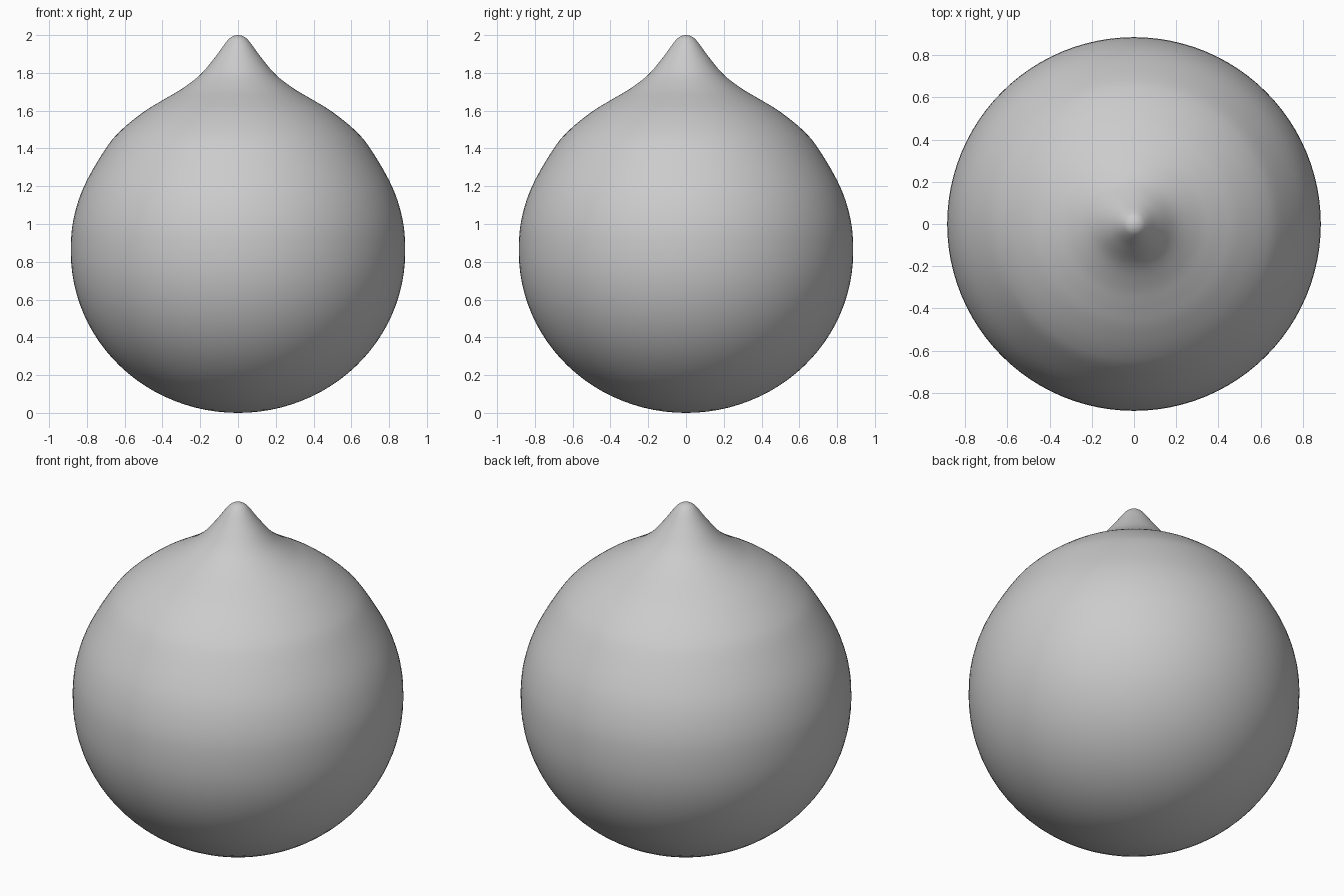
import bpy, bmesh, math
from mathutils import Vector

if "Cube" in bpy.data.objects:
    bpy.data.objects.remove(bpy.data.objects["Cube"])

R, ZC = 0.885, 0.85
# lower half: slightly flattened ellipsoid
profile = [(R * math.sin(a), ZC - ZC * math.cos(a))
           for a in (i / 24 * math.pi / 2 for i in range(25))]

# upper half: shoulder, concave neck and small rounded tip
keys = [(0.87, 0.68), (R, ZC), (0.872, 1.02), (0.815, 1.2), (0.70, 1.4),
        (0.615, 1.5), (0.50, 1.593), (0.40, 1.655), (0.30, 1.714),
        (0.20, 1.79), (0.12, 1.885), (0.065, 1.96), (0.035, 1.99),
        (0.0, 2.0), (-0.035, 1.99)]


def catmull(p0, p1, p2, p3, t):
    return 0.5 * (2 * p1 + (p2 - p0) * t + (2 * p0 - 5 * p1 + 4 * p2 - p3) * t * t
                  + (3 * p1 - p0 - 3 * p2 + p3) * t ** 3)


for i in range(1, len(keys) - 2):
    pts = [Vector(k) for k in keys[i - 1:i + 3]]
    for s in range(1, 6):
        p = catmull(*pts, s / 5)
        profile.append((max(p.x, 0), p.y))
profile[-1] = (0, 2.0)

# lathe the profile
bm = bmesh.new()
verts = [bm.verts.new((r, 0, z)) for r, z in profile]
edges = [bm.edges.new(e) for e in zip(verts, verts[1:])]
bmesh.ops.spin(bm, geom=verts + edges, cent=(0, 0, 0), axis=(0, 0, 1),
               angle=2 * math.pi, steps=96, use_duplicate=False)
bmesh.ops.remove_doubles(bm, verts=bm.verts, dist=1e-4)
bmesh.ops.recalc_face_normals(bm, faces=bm.faces)
for f in bm.faces:
    f.smooth = True
mesh = bpy.data.meshes.new("drop_body")
bm.to_mesh(mesh)
bm.free()
bpy.context.collection.objects.link(bpy.data.objects.new("drop_body", mesh))
